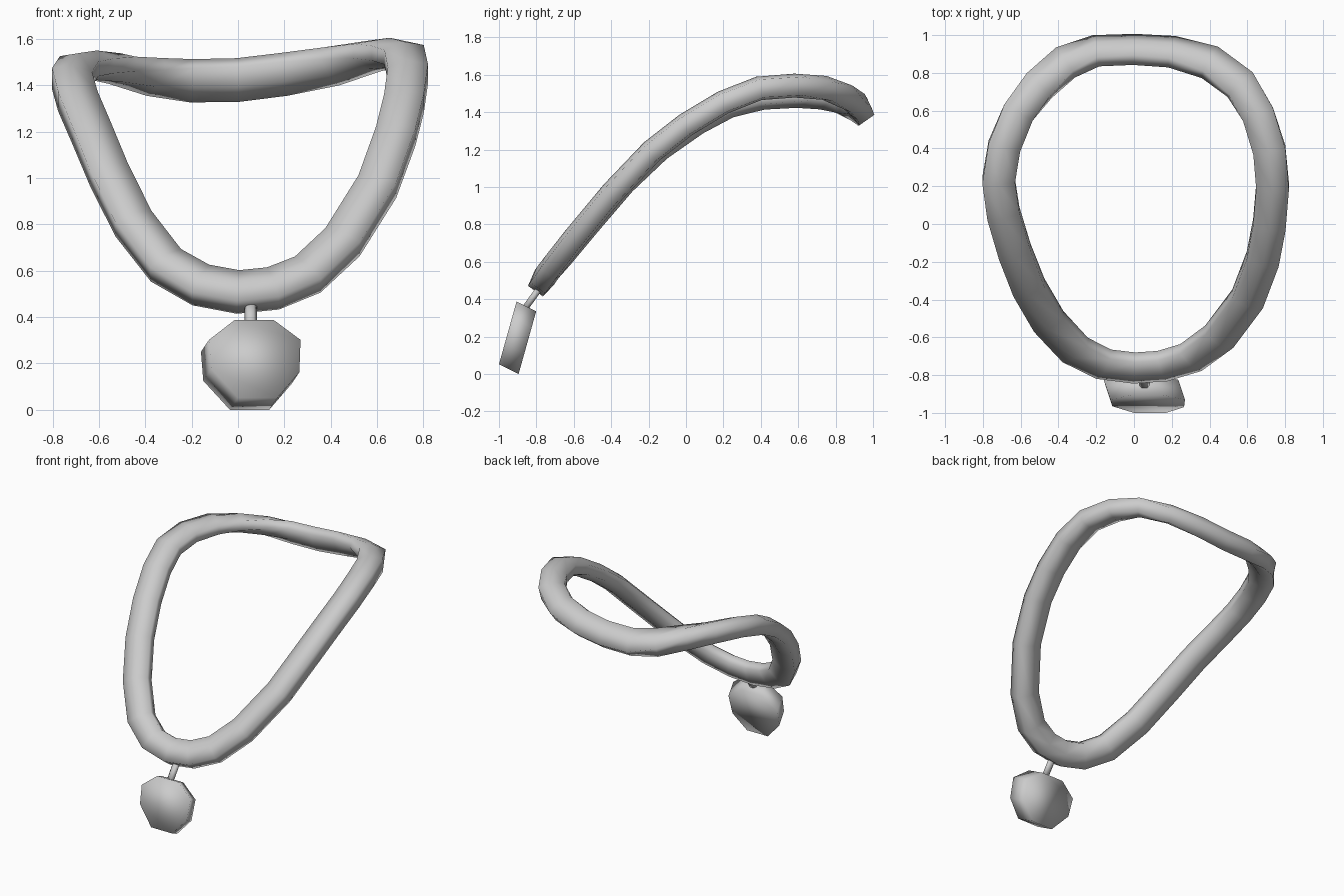
import bpy, math
from mathutils import Vector

if "Cube" in bpy.data.objects:
    bpy.data.objects.remove(bpy.data.objects["Cube"])

grey = bpy.data.materials.new("plain grey")
grey.diffuse_color = (0.6, 0.6, 0.6, 1)
grey.use_nodes = True
grey.node_tree.nodes["Principled BSDF"].inputs["Base Color"].default_value = grey.diffuse_color


def make(name, verts, faces):
    me = bpy.data.meshes.new(name)
    me.from_pydata([tuple(v) for v in verts], [], faces)
    me.materials.append(grey)
    me.shade_smooth()
    ob = bpy.data.objects.new(name, me)
    bpy.context.collection.objects.link(ob)
    return ob


def bridge(a, b, n):
    """Quads joining ring a to ring b, each of n points."""
    return [(a * n + j, a * n + (j + 1) % n, b * n + (j + 1) % n, b * n + j)
            for j in range(n)]


# Necklace loop: closed centre line, counter-clockwise from above
path = [Vector(p) for p in (
    (0, -.755, .515), (.15, -.745, .53), (.30, -.70, .59), (.45, -.59, .73),
    (.60, -.39, .97), (.68, -.18, 1.19), (.715, 0, 1.33), (.732, .2, 1.45),
    (.715, .39, 1.525), (.655, .58, 1.54), (.56, .735, 1.53), (.40, .85, 1.49),
    (.2, .905, 1.455), (0, .917, 1.43), (-.2, .91, 1.427), (-.36, .85, 1.445),
    (-.5, .73, 1.475), (-.61, .59, 1.485), (-.685, .41, 1.475),
    (-.715, .23, 1.43), (-.69, .06, 1.34), (-.63, -.14, 1.2),
    (-.555, -.33, 1.02), (-.45, -.51, .81), (-.31, -.66, .63),
    (-.16, -.735, .545))]

# Cross-section (outward, upward): flat outer edge, rounder inside
section = [(.088, .048), (.088, -.05), (0, -.062), (-.085, -.032),
           (-.085, .032), (0, .066)]

# Pitch of the band (degrees) along y, following the saddle shape
pitch = [(-.76, 55), (-.3, 45), (0, 33), (.2, 23), (.4, 10), (.6, 0),
         (.8, -28), (.93, -58)]


def pitch_at(y):
    for (y0, a0), (y1, a1) in zip(pitch, pitch[1:]):
        if y <= y1:
            return math.radians(a0 + (a1 - a0) * (y - y0) / (y1 - y0))
    return math.radians(pitch[-1][1])


verts, faces = [], []
n, k = len(path), len(section)
for i, p in enumerate(path):
    t = (path[(i + 1) % n] - path[i - 1]).normalized()
    a = pitch_at(p.y)
    up = Vector((0, -math.sin(a), math.cos(a)))
    out = t.cross(up).normalized()
    up = out.cross(t)
    verts += [p + out * u + up * v for u, v in section]
    faces += [f[::-1] for f in bridge(i, (i + 1) % n, k)]
make("necklace_loop", verts, faces)

# Pendant: irregular octagonal disc, front rim sheared forward, up and right
rim = [(-.035, 0), (.135, 0), (.23, .11), (.235, .25), (.12, .335),
       (-.05, .335), (-.16, .25), (-.15, .125)]
back = [Vector((x, -.895 + .28 * z, z)) for x, z in rim]
front = [v + Vector((.035, -.105, .052)) for v in back]
make("pendant", front + back,
     [tuple(range(8)), tuple(range(15, 7, -1))] + [f[::-1] for f in bridge(0, 1, 8)])

# Short link between the loop and the pendant
top, low = Vector((.055, -.775, .47)), Vector((.055, -.865, .345))
axis = (low - top).normalized()
side = Vector((1, 0, 0))
depth = axis.cross(side)
ring = [(math.cos(j * math.pi / 3), math.sin(j * math.pi / 3)) for j in range(6)]
verts = [c + side * (.027 * x) + depth * (.02 * y) for c in (top, low) for x, y in ring]
make("link", verts, [tuple(range(5, -1, -1)), tuple(range(6, 12))] + bridge(0, 1, 6))
